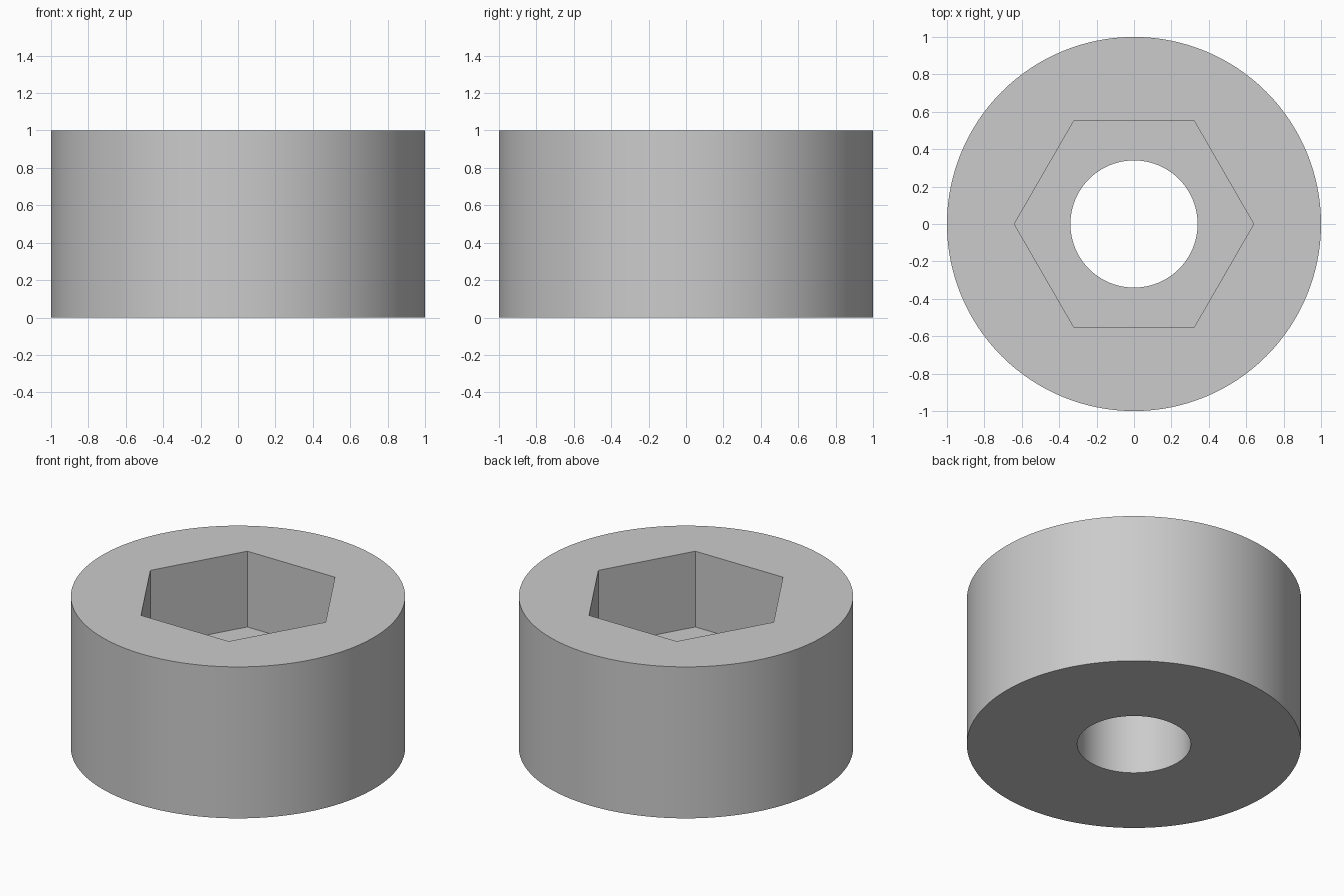
import bpy
import math

cube = bpy.data.objects.get("Cube")
if cube:
    bpy.data.objects.remove(cube, do_unlink=True)

HEIGHT = 1.0
OUTER_RADIUS = 1.0
HEX_RADIUS = 0.64
BORE_RADIUS = 0.34
POCKET_FLOOR = 0.5

# Plain grey finish
grey = bpy.data.materials.new("grey")
grey.use_nodes = True
colour = (0.6, 0.6, 0.6, 1.0)
grey.diffuse_color = colour
grey.node_tree.nodes["Principled BSDF"].inputs["Base Color"].default_value = colour


def prism(name, sides, radius, bottom, top, turn=0.0):
    """Upright prism spanning bottom to top, with its turn baked into the mesh."""
    bpy.ops.mesh.primitive_cylinder_add(
        vertices=sides, radius=radius, depth=top - bottom,
        location=(0, 0, (bottom + top) / 2), rotation=(0, 0, turn))
    obj = bpy.context.object
    obj.name = name
    bpy.ops.object.transform_apply(location=True, rotation=True, scale=True)
    obj.data.materials.append(grey)
    return obj


def cut(target, cutter):
    """Subtract the cutter from the target, then discard the cutter."""
    cutter.hide_render = True
    mod = target.modifiers.new("cut", "BOOLEAN")
    mod.operation = "DIFFERENCE"
    mod.solver = "EXACT"
    mod.object = cutter
    bpy.ops.object.select_all(action="DESELECT")
    target.select_set(True)
    bpy.context.view_layer.objects.active = target
    bpy.ops.object.modifier_apply(modifier=mod.name)
    bpy.data.objects.remove(cutter, do_unlink=True)


# Round collar body
collar = prism("collar", 128, OUTER_RADIUS, 0, HEIGHT)

# Hexagonal pocket with corners pointing left and right
cut(collar, prism("hex_cutter", 6, HEX_RADIUS, POCKET_FLOOR, HEIGHT + 0.2, math.pi / 6))

# Round bore through the pocket floor
cut(collar, prism("bore_cutter", 96, BORE_RADIUS, -0.2, HEIGHT + 0.1))

# Smooth round walls, sharp rims and pocket corners
bpy.ops.object.shade_smooth_by_angle(angle=math.radians(30))
